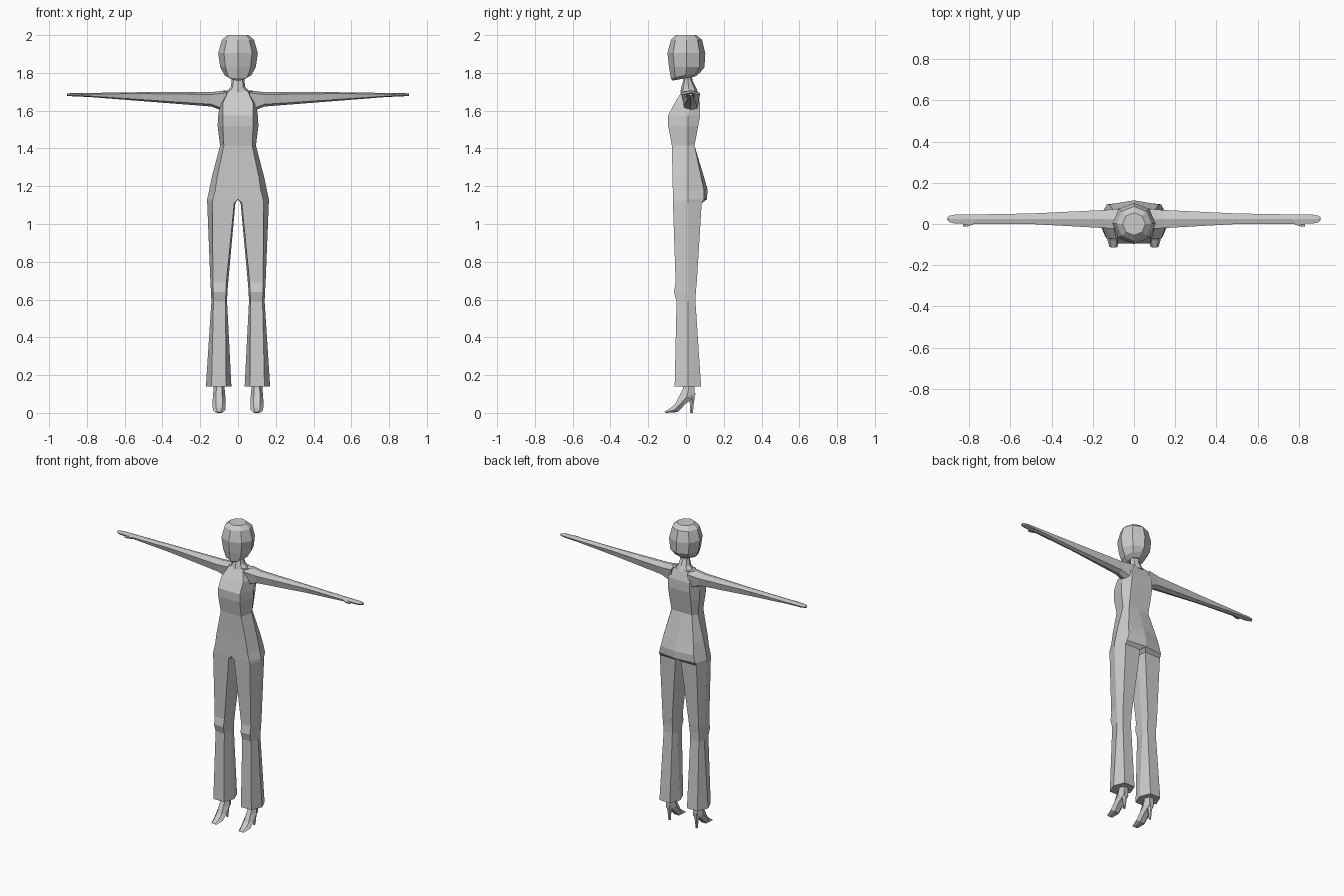
import bpy, bmesh, math
from mathutils import Vector

cube = bpy.data.objects.get("Cube")
if cube:
    bpy.data.objects.remove(cube, do_unlink=True)

GREY = (0.6, 0.6, 0.6, 1)
mat = bpy.data.materials.new("light grey")
mat.use_nodes = True
mat.diffuse_color = GREY
mat.node_tree.nodes["Principled BSDF"].inputs["Base Color"].default_value = GREY


def loft(name, rings, mirror=False, cap_start=True, cap_end=True):
    """Skin a list of equal-length rings, optionally mirrored across x."""
    bm = bmesh.new()
    loops = [[bm.verts.new(p) for p in ring] for ring in rings]
    n = len(loops[0])
    for a, b in zip(loops, loops[1:]):
        for i in range(n):
            j = (i + 1) % n
            bm.faces.new((a[i], a[j], b[j], b[i]))
    if cap_start:
        bm.faces.new(loops[0])
    if cap_end:
        bm.faces.new(loops[-1])
    bmesh.ops.recalc_face_normals(bm, faces=bm.faces[:])
    # Open the seam on the mirror plane
    if mirror:
        seam = [f for f in bm.faces if all(abs(v.co.x) < 1e-5 for v in f.verts)]
        bmesh.ops.delete(bm, geom=seam, context='FACES')
    mesh = bpy.data.meshes.new(name)
    bm.to_mesh(mesh)
    bm.free()
    mesh.materials.append(mat)
    ob = bpy.data.objects.new(name, mesh)
    bpy.context.collection.objects.link(ob)
    if mirror:
        ob.modifiers.new("Mirror", 'MIRROR').use_axis[0] = True
    return ob


def body_ring(z, front, back, inner, mid_inner, corner, side, back_mid=None, mid=0.01):
    """Six-sided half-body section: flat front and back, pointed sides."""
    return [(inner, front, z), (corner, front, z), (side, mid, z),
            (corner, back, z), (inner, back_mid or back, z), (mid_inner, mid, z)]


# Torso running down into the flared trouser legs
body = [
    body_ring(1.705, -0.02, 0.055, 0, 0, 0.05, 0.085, mid=0.025),
    body_ring(1.64, -0.06, 0.075, 0, 0, 0.08, 0.095, mid=0.025),
    body_ring(1.575, -0.095, 0.075, 0, 0, 0.08, 0.105),
    body_ring(1.52, -0.094, 0.065, 0, 0, 0.08, 0.108),
    body_ring(1.415, -0.075, 0.045, 0, 0, 0.075, 0.095),
    body_ring(1.25, -0.071, 0.08, 0, 0, 0.11, 0.138, 0.095),
    body_ring(1.18, -0.07, 0.095, 0, 0, 0.12, 0.153, 0.115),
    body_ring(1.13, -0.07, 0.095, 0, 0, 0.133, 0.163, 0.11),
    body_ring(1.11, -0.069, 0.083, 0.02, 0.014, 0.135, 0.163),
    body_ring(0.69, -0.055, 0.057, 0.062, 0.052, 0.133, 0.146),
    body_ring(0.64, -0.064, 0.052, 0.064, 0.056, 0.132, 0.143),
    body_ring(0.59, -0.05, 0.05, 0.066, 0.058, 0.13, 0.141),
    body_ring(0.14, -0.06, 0.08, 0.063, 0.035, 0.14, 0.17),
]
loft("body_and_trousers", body, mirror=True)


def arm_ring(x, y0, y1, z0, z1, bevel):
    """Six-sided arm section with ridges above and below."""
    y = (y0 + y1) / 2
    return [(x, y, z1), (x, y0, z1 - bevel), (x, y0 + bevel, z0 + bevel),
            (x, y, z0), (x, y1 - bevel, z0 + bevel), (x, y1, z1 - bevel)]


# Outstretched arms tapering into flat hands
arms = [
    arm_ring(0.06, -0.025, 0.075, 1.59, 1.708, 0.014),
    arm_ring(0.14, -0.02, 0.068, 1.622, 1.698, 0.012),
    arm_ring(0.5, 0.0, 0.051, 1.65, 1.698, 0.008),
    arm_ring(0.78, 0.0, 0.046, 1.672, 1.694, 0.005),
    arm_ring(0.87, 0.002, 0.045, 1.676, 1.693, 0.004),
    arm_ring(0.895, 0.008, 0.04, 1.677, 1.692, 0.004),
    arm_ring(0.905, 0.018, 0.034, 1.678, 1.692, 0.004),
]
loft("arms", arms, mirror=True)

# Thumbs
thumbs = [
    arm_ring(0.78, -0.003, 0.01, 1.676, 1.69, 0.003),
    arm_ring(0.81, -0.012, 0.008, 1.674, 1.688, 0.003),
    arm_ring(0.83, -0.012, 0.004, 1.676, 1.686, 0.003),
]
loft("thumbs", thumbs, mirror=True)


def round_ring(z, rx, y0, y1, tilt=0.0, sides=8):
    """Elliptical section between two depths, optionally tilted."""
    cy, ry = (y0 + y1) / 2, (y1 - y0) / 2
    ring = []
    for i in range(sides):
        a = math.tau * i / sides
        y = cy + ry * math.sin(a)
        ring.append((rx * math.cos(a), y, z + tilt * y))
    return ring


# Head, with the jaw sections tilted towards the chin
loft("head", [
    round_ring(2.0, 0.055, -0.055, 0.055),
    round_ring(1.975, 0.085, -0.08, 0.085),
    round_ring(1.905, 0.105, -0.098, 0.102),
    round_ring(1.83, 0.094, -0.09, 0.098),
    round_ring(1.787, 0.07, -0.08, 0.075, 0.2),
    round_ring(1.772, 0.04, -0.07, 0.05, 0.18),
])

# Neck
loft("neck", [
    round_ring(1.8, 0.034, -0.012, 0.03),
    round_ring(1.76, 0.034, -0.014, 0.034),
    round_ring(1.725, 0.038, -0.025, 0.052),
    round_ring(1.695, 0.07, -0.03, 0.065),
])


def foot_ring(front, back, width, cx=0.1):
    """Six-sided foot section spanning a front and a back (y, z) point."""
    f, b = Vector(front), Vector(back)
    m = (f + b) / 2
    outline = [(-0.5, f), (0.5, f), (1, m), (0.5, b), (-0.5, b), (-1, m)]
    return [(cx + s * width, p.x, p.y) for s, p in outline]


# Pointed high-heeled shoes
shoes = [
    foot_ring((-0.012, 0.17), (0.042, 0.17), 0.027),
    foot_ring((-0.016, 0.13), (0.045, 0.13), 0.029),
    foot_ring((-0.035, 0.09), (0.046, 0.085), 0.033),
    foot_ring((-0.055, 0.05), (0.0, 0.05), 0.035),
    foot_ring((-0.08, 0.026), (-0.045, 0.004), 0.033),
    foot_ring((-0.115, 0.006), (-0.105, 0.0), 0.02),
]
loft("shoes", shoes, mirror=True)

# Stiletto heels
heels = [
    foot_ring((0.012, 0.085), (0.05, 0.105), 0.024),
    foot_ring((0.02, 0.05), (0.042, 0.055), 0.012),
    foot_ring((0.022, 0.0), (0.036, 0.0), 0.008),
]
loft("heels", heels, mirror=True)
